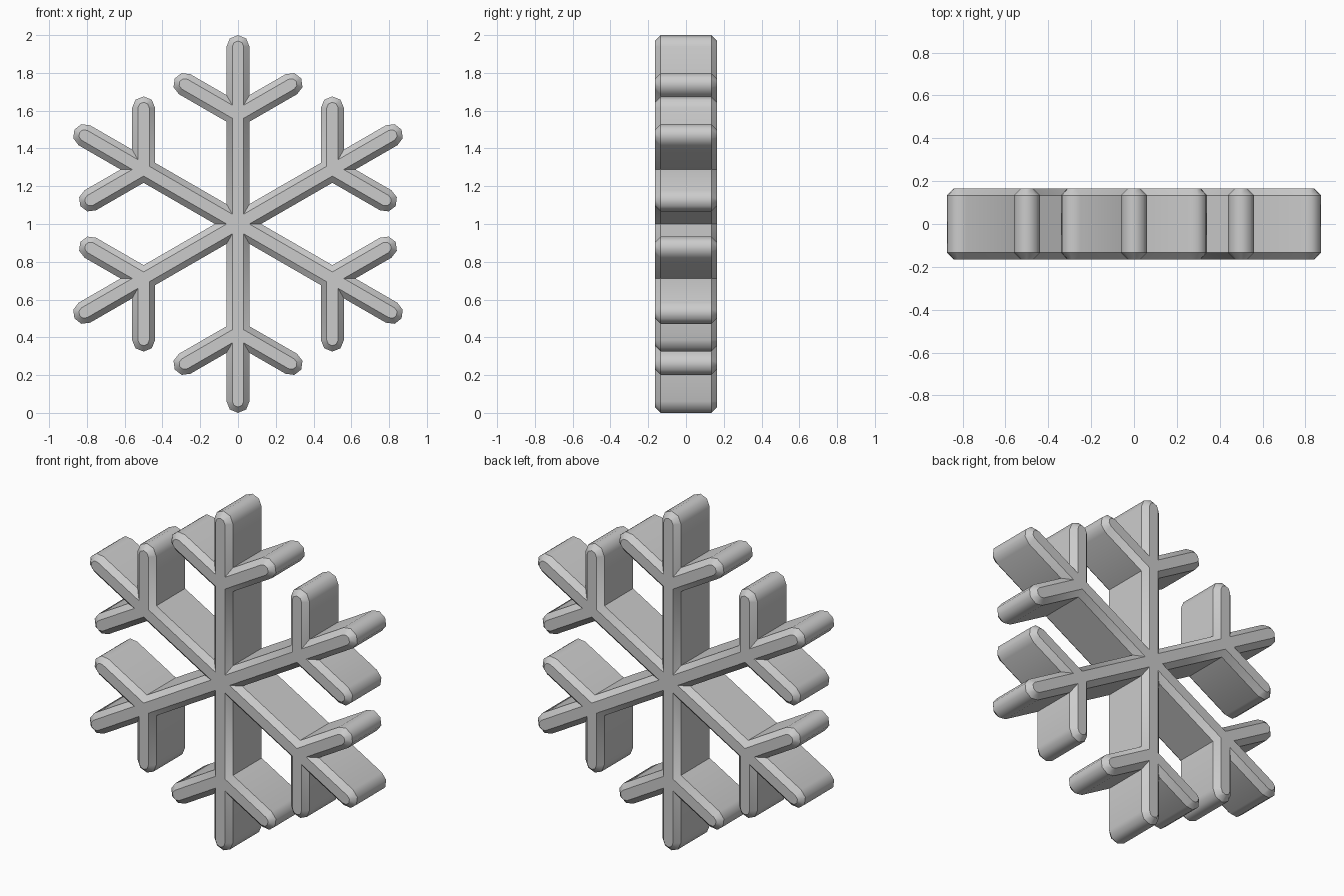
import bpy
import bmesh
from math import sin, cos, pi, radians, tan
from mathutils import Vector, Matrix

cube = bpy.data.objects.get("Cube")
if cube:
    bpy.data.objects.remove(cube, do_unlink=True)

HALF_WIDTH, HALF_DEPTH, BEVEL = 0.061, 0.165, 0.031
ARM_LENGTH, FORK, BRANCH_LENGTH = 0.939, 0.577, 0.326
CAP_STEPS = 4

ice = bpy.data.materials.new("ice_grey")
ice.use_nodes = True
ice.diffuse_color = (0.6, 0.6, 0.6, 1)
ice.node_tree.nodes["Principled BSDF"].inputs["Base Color"].default_value = ice.diffuse_color


def round_cap(centre, heading, w):
    """Clockwise half circle around the end of a bar; heading is measured from up."""
    angles = [heading - pi / 2 + pi * i / CAP_STEPS for i in range(CAP_STEPS + 1)]
    return [centre + w * Vector((sin(a), cos(a))) for a in angles]


def outline(w):
    """Outline of the whole flake for bars of half width w."""
    slant = radians(60)
    rise, gap = w / tan(slant), w / sin(slant)
    branch_end = Vector((0, FORK)) + BRANCH_LENGTH * Vector((sin(slant), cos(slant)))
    upper = Vector((w, FORK + rise + gap))
    lower = Vector((w, FORK + rise - gap))
    valley = Vector((w, w / tan(radians(30))))
    # right half of one arm, from the tip inward
    right = [upper] + round_cap(branch_end, slant, w) + [lower]
    left = [Vector((-p.x, p.y)) for p in reversed(right)]
    arm = left + round_cap(Vector((0, ARM_LENGTH)), 0, w) + right + [valley]
    return [Matrix.Rotation(-k * slant, 2) @ p for k in range(6) for p in arm]


# Stack four outlines: bevelled front, straight walls, bevelled back
bm = bmesh.new()
levels = [(-HALF_DEPTH, HALF_WIDTH - BEVEL), (-HALF_DEPTH + BEVEL, HALF_WIDTH),
          (HALF_DEPTH - BEVEL, HALF_WIDTH), (HALF_DEPTH, HALF_WIDTH - BEVEL)]
rings = [[bm.verts.new((p.x, y, p.y + 1)) for p in outline(w)] for y, w in levels]
for a, b in zip(rings, rings[1:]):
    for i in range(len(a)):
        j = (i + 1) % len(a)
        bm.faces.new((a[i], a[j], b[j], b[i]))
bm.faces.new(rings[0])
bm.faces.new(rings[-1])
bmesh.ops.recalc_face_normals(bm, faces=bm.faces)

# Round ends are smooth, bevel borders and inner corners stay sharp
for face in bm.faces:
    face.smooth = True
for edge in bm.edges:
    along_outline = abs(edge.verts[0].co.y - edge.verts[1].co.y) < 1e-5
    edge.smooth = not along_outline and edge.calc_face_angle() < radians(50)

mesh = bpy.data.meshes.new("snowflake")
bm.to_mesh(mesh)
bm.free()
mesh.materials.append(ice)
snowflake = bpy.data.objects.new("snowflake", mesh)
bpy.context.collection.objects.link(snowflake)
